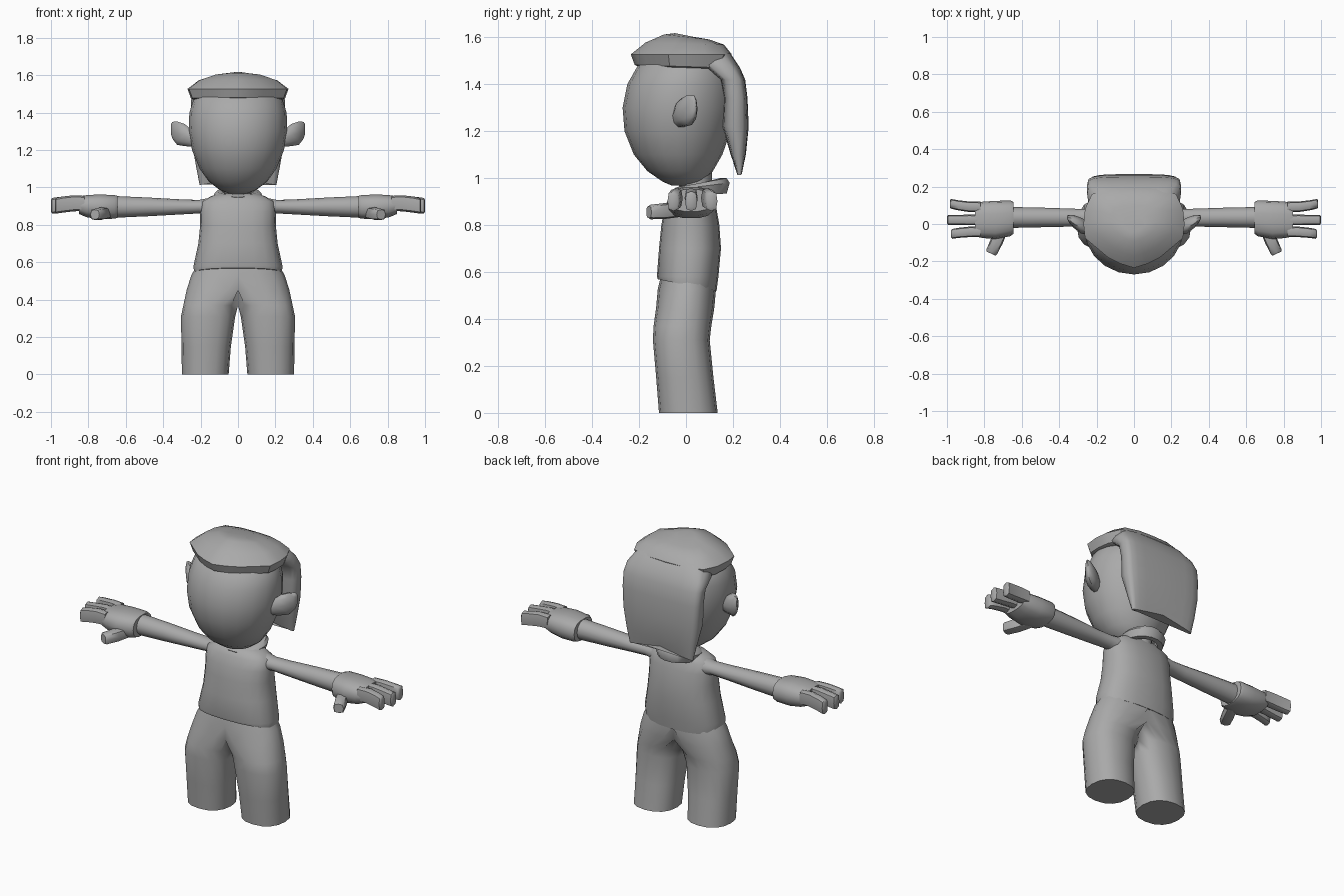
import bpy, bmesh, math
from mathutils import Vector

if "Cube" in bpy.data.objects:
    bpy.data.objects.remove(bpy.data.objects["Cube"])

grey = bpy.data.materials.new("plain grey")
grey.diffuse_color = (0.40, 0.40, 0.40, 1)
grey.use_nodes = True
grey.node_tree.nodes["Principled BSDF"].inputs["Base Color"].default_value = grey.diffuse_color


def oval(cx, cy, rx, ry, n=16, p=2.0):
    """Rounded outline; p above 2 makes it boxier."""
    pts = []
    for i in range(n):
        a = 2 * math.pi * i / n
        c, s = math.cos(a), math.sin(a)
        pts.append((cx + rx * math.copysign(abs(c) ** (2 / p), c),
                    cy + ry * math.copysign(abs(s) ** (2 / p), s)))
    return pts


def loft(name, rings, mirror=False, closed=False, open_middle=False, angle=50):
    """Skin a list of rings of 3D points and cap the ends."""
    bm = bmesh.new()
    vs = [[bm.verts.new(p) for p in r] for r in rings]
    pairs = list(zip(vs, vs[1:])) + ([(vs[-1], vs[0])] if closed else [])
    for a, b in pairs:
        for i in range(len(a)):
            j = (i + 1) % len(a)
            bm.faces.new((a[i], a[j], b[j], b[i]))
    if not closed:
        bm.faces.new(vs[0][::-1])
        bm.faces.new(vs[-1])
    if open_middle:
        inner = [f for f in bm.faces if all(abs(v.co.x) < 1e-4 for v in f.verts)]
        bmesh.ops.delete(bm, geom=inner, context='FACES')
    bmesh.ops.remove_doubles(bm, verts=bm.verts, dist=1e-5)
    bmesh.ops.recalc_face_normals(bm, faces=bm.faces)
    me = bpy.data.meshes.new(name)
    bm.to_mesh(me)
    bm.free()
    ob = bpy.data.objects.new(name, me)
    bpy.context.collection.objects.link(ob)
    me.materials.append(grey)
    bpy.ops.object.select_all(action='DESELECT')
    ob.select_set(True)
    bpy.context.view_layer.objects.active = ob
    bpy.ops.object.shade_smooth_by_angle(angle=math.radians(angle))
    if mirror:
        m = ob.modifiers.new("mirror", 'MIRROR')
        m.use_clip = True
    return ob


def stack(name, rows, n=16, p=2.0, **kw):
    """Rows of (z, half width, y front, y back)."""
    return loft(name, [[(x, y, z) for x, y in oval(0, (f + b) / 2, w, (b - f) / 2, n, p)]
                       for z, w, f, b in rows], **kw)


def along_x(name, rows, n=12, p=2.0, **kw):
    """Rows of (x, y, z, half depth, half height), mirrored to both sides."""
    return loft(name, [[(x, y, z) for y, z in oval(cy, cz, ry, rz, n, p)]
                       for x, cy, cz, ry, rz in rows], mirror=True, **kw)


# Trousers: one leg that widens into half of the hips
leg_rows = [(0, .175, .01, .125, .125), (.15, .17, -.005, .132, .122), (.31, .16, -.02, .145, .121),
            (.37, .145, -.015, .147, .123), (.45, .06, -.003, .215, .124),
            (.53, 0, .004, .25, .124), (.60, 0, .008, .21, .11)]
rings = []
for z, cx, cy, rx, ry in leg_rows:
    rings.append([(0.0 if x < .012 else x, y, z) for x, y in oval(cx, cy, rx, ry, 16, 2.3)])
loft("trousers", rings, mirror=True, open_middle=True)

# Shirt with the hem lower at the back
shirt = stack("shirt", [(.545, .235, -.12, .13), (.58, .238, -.124, .138), (.70, .212, -.115, .149),
                        (.80, .202, -.105, .142), (.87, .203, -.092, .13), (.925, .195, -.07, .115),
                        (.955, .14, -.05, .10), (.968, .08, -.02, .09)], 20, 2.4)
for v in shirt.data.vertices:
    if v.co.z < .56:
        v.co.z -= v.co.y * .2

# Neck and collar
stack("neck", [(.93, .075, -.03, .11), (1.06, .07, -.03, .11)], 12)
collar = []
for i in range(18):
    a = 2 * math.pi * i / 18
    c, s = math.cos(a), math.sin(a)
    lift = .955 + .012 * s
    half = .025 + .008 * s
    collar.append([((.10 + u) * c, .065 + (.095 + u) * s, lift + h)
                   for u, h in ((-.015, -half), (.015, -half), (.028, .4 * half), (.015, half), (-.015, half))])
loft("collar", collar, closed=True)

# Arms and hands
along_x("arm", [(.15, .035, .895, .055, .05), (.21, .035, .897, .047, .036), (.30, .034, .896, .047, .040),
                (.48, .035, .896, .052, .050), (.66, .035, .896, .056, .058)])
along_x("hand", [(.645, .033, .896, .085, .060), (.66, .03, .896, .095, .064), (.74, .022, .896, .102, .068),
                 (.81, .022, .900, .097, .060), (.85, .022, .905, .088, .048)], 14, 2.6)
for name, y0, y1, tip in (("back_finger", .092, .108, .985), ("middle_finger", .022, .022, 1.0),
                          ("front_finger", -.042, -.053, .978)):
    along_x(name, [(.82, y0, .915, .027, .040), (.88, y0, .915, .028, .043),
                   (.94, (y0 + y1) / 2, .908, .027, .043), (tip - .006, y1, .902, .026, .042),
                   (tip, y1, .902, .018, .032)], 8, 3)

# Thumb pointing forward and out
base, tip = Vector((.70, -.02, .865)), Vector((.765, -.158, .855))
way = (tip - base).normalized()
side = way.cross(Vector((0, 0, 1))).normalized()
loft("thumb", [[base.lerp(tip, t) + side * u + Vector((0, 0, h)) for u, h in oval(0, 0, r, r, 8, 3)]
               for t, r in ((0, .03), (.5, .034), (.95, .031), (1, .026))], mirror=True)

# Head
stack("head", [(.968, .05, -.06, .05), (.985, .095, -.10, .08), (1.03, .155, -.165, .115),
               (1.10, .205, -.222, .155), (1.20, .246, -.262, .19), (1.30, .264, -.27, .21),
               (1.40, .26, -.25, .21), (1.48, .235, -.205, .19), (1.55, .15, -.12, .13)], 20)

# Ears: plates that sweep back and out
along_x("ear", [(.24, -.025, 1.26, .035, .045), (.285, -.008, 1.28, .042, .062),
                (.325, .015, 1.29, .034, .066), (.35, .03, 1.305, .018, .048),
                (.358, .036, 1.312, .008, .03)], 10)

# Hair cap with a pointed fringe lip
half = [(0, -.235), (.07, -.213), (.14, -.178), (.262, -.075), (.27, .0), (.262, .08), (.225, .16), (.12, .19)]
outline = half + [(0, .195)] + [(-x, y) for x, y in half[:0:-1]]
loft("hair_cap", [[(x * s, y * s + dy, z + lift * y) for x, y in outline]
                  for z, s, dy, lift in ((1.47, .88, 0, -.03), (1.475, .93, 0, -.03), (1.527, 1, 0, 0),
                                         (1.572, .78, .01, -.02), (1.60, .45, .012, -.05),
                                         (1.608, .2, 0, -.04))], angle=40)

# Hair falling behind the head
stack("hair_back", [(1.025, .205, .215, .24), (1.10, .222, .19, .255), (1.22, .243, .155, .267),
                    (1.34, .25, .162, .262), (1.42, .252, .145, .252), (1.47, .25, .08, .23),
                    (1.53, .215, .0, .19), (1.575, .15, -.02, .125)], 20, 4, angle=60)
# Longer side tips at the bottom of the hair
hair = bpy.data.objects["hair_back"]
for v in hair.data.vertices:
    if v.co.z < 1.03:
        v.co.z += .035 * (1 - abs(v.co.x) / .205) - .012
